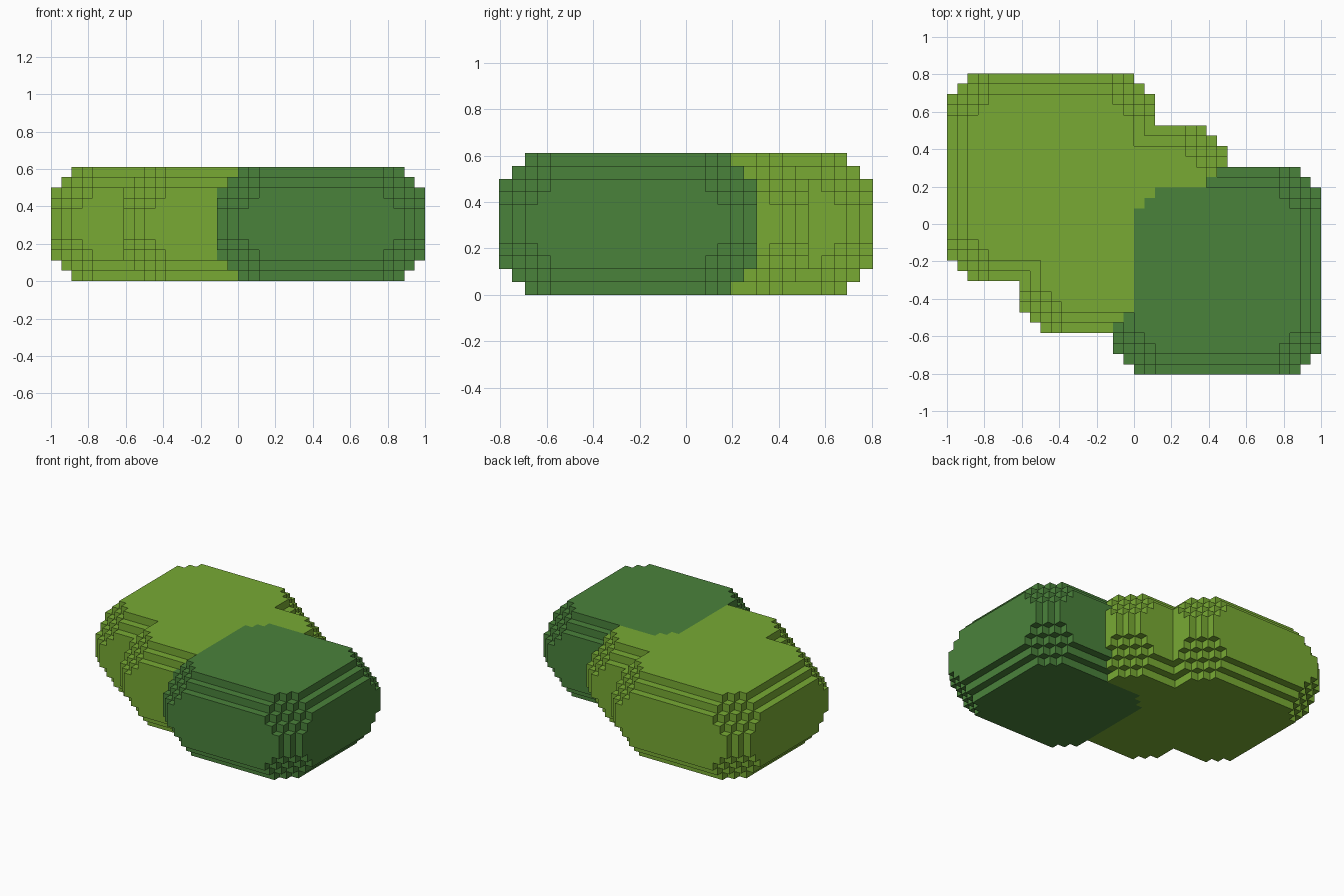
import bpy, bmesh, math
from mathutils import Vector
from itertools import product

if "Cube" in bpy.data.objects:
    bpy.data.objects.remove(bpy.data.objects["Cube"])

UNIT = 1 / 18            # size of one block
SIZE = (20, 20, 11)      # blocks in each rounded box
CENTRE = Vector((18, 14.5, 0))
AXES = [Vector(v) for v in ((1, 0, 0), (0, 1, 0), (0, 0, 1))]


def material(name, color):
    mat = bpy.data.materials.new(name)
    mat.use_nodes = True
    mat.diffuse_color = color
    mat.node_tree.nodes["Principled BSDF"].inputs["Base Color"].default_value = color
    return mat


def rounded_box(ox, oy):
    """Blocks of a box whose edges and corners are cut in steps."""
    cells = set()
    for cell in product(*(range(n) for n in SIZE)):
        depth = sum(min(c, n - 1 - c, 4) for c, n in zip(cell, SIZE))
        if depth >= 6:
            cells.add((cell[0] + ox, cell[1] + oy, cell[2]))
    return cells


def build(name, cells, solid, mat):
    """Skin the blocks wherever they border on empty space."""
    bm = bmesh.new()
    verts = {}

    def vert(p):
        key = tuple(round(c) for c in p)
        if key not in verts:
            verts[key] = bm.verts.new((Vector(key) - CENTRE) * UNIT)
        return verts[key]

    for cell in sorted(cells):
        base = Vector(cell)
        for i, side in product(range(3), (0, 1)):
            n, u, v = AXES[i], AXES[(i + 1) % 3], AXES[(i + 2) % 3]
            beside = base + n * (2 * side - 1)
            if tuple(round(c) for c in beside) in solid:
                continue
            p = base + n * side
            ring = [p, p + u, p + u + v, p + v]
            bm.faces.new([vert(q) for q in (ring if side else ring[::-1])])

    # Merge the flat areas into large faces
    bmesh.ops.dissolve_limit(bm, angle_limit=math.radians(1),
                             verts=bm.verts[:], edges=bm.edges[:])
    mesh = bpy.data.meshes.new(name)
    bm.to_mesh(mesh)
    bm.free()
    mesh.materials.append(mat)
    obj = bpy.data.objects.new(name, mesh)
    bpy.context.collection.objects.link(obj)


light = material("light green", (0.188, 0.402, 0.034, 1))
dark = material("dark green", (0.0685, 0.223, 0.0437, 1))

# Three overlapping boxes along a diagonal; the front one takes shared blocks
front = rounded_box(16, 0)
middle = rounded_box(7, 4)
back = rounded_box(0, 9)
solid = front | middle | back

build("front_bush", front, solid, dark)
build("middle_bush", middle - front, solid, light)
build("back_bush", back - middle - front, solid, light)
